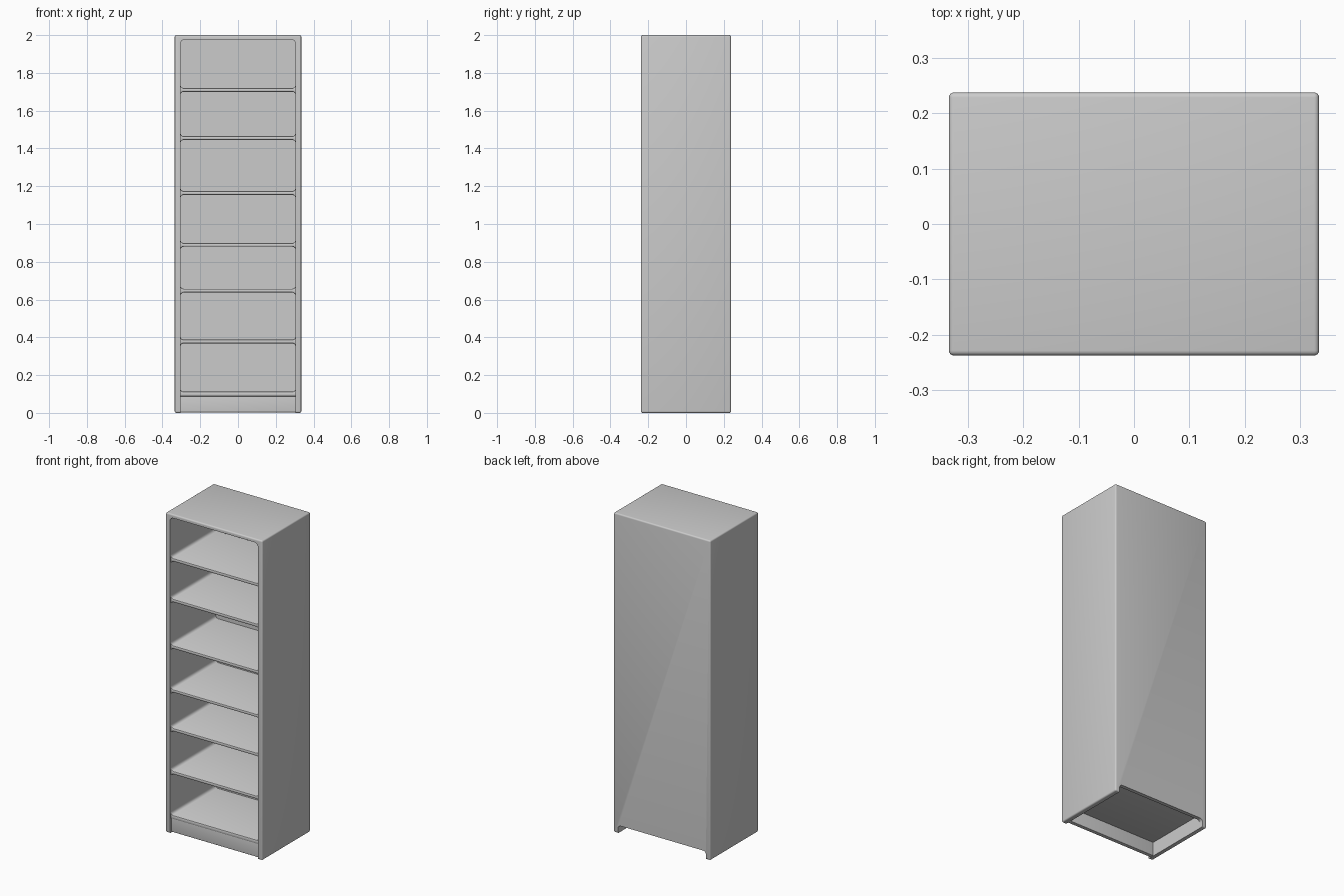
import bpy, bmesh, math
from mathutils import Vector

if "Cube" in bpy.data.objects:
    bpy.data.objects.remove(bpy.data.objects["Cube"])

HW, HD, H = 0.335, 0.238, 2.0      # half width, half depth, height
IN = 0.305                         # half width of the inside
BACK = 0.215                       # inner face of the back wall


def finish(name, bm):
    bmesh.ops.recalc_face_normals(bm, faces=bm.faces)
    me = bpy.data.meshes.new(name)
    bm.to_mesh(me)
    bm.free()
    ob = bpy.data.objects.new(name, me)
    bpy.context.collection.objects.link(ob)
    bpy.context.view_layer.objects.active = ob
    bpy.ops.object.select_all(action='DESELECT')
    ob.select_set(True)
    bpy.ops.object.shade_smooth_by_angle(angle=math.radians(35))
    return ob


def box(name, lo, hi, radius=0.0, axis_y=False):
    """Box between two corners; bevels all edges or only those along y."""
    lo, hi = Vector(lo), Vector(hi)
    bm = bmesh.new()
    bmesh.ops.create_cube(bm, size=1)
    for v in bm.verts:
        v.co = Vector([(lo[i] + hi[i]) / 2 + v.co[i] * (hi[i] - lo[i]) for i in range(3)])
    if radius:
        edges = [e for e in bm.edges if not axis_y
                 or abs(e.verts[0].co.y - e.verts[1].co.y) > 1e-4]
        bmesh.ops.bevel(bm, geom=edges, offset=radius, segments=4,
                        profile=0.5, affect='EDGES')
    return finish(name, bm)


def cut(ob, cutter):
    cutter.hide_render = True
    mod = ob.modifiers.new("cut", 'BOOLEAN')
    mod.operation, mod.solver, mod.object = 'DIFFERENCE', 'EXACT', cutter
    bpy.context.view_layer.objects.active = ob
    bpy.ops.object.modifier_apply(modifier=mod.name)
    bpy.data.objects.remove(cutter)


def shelf(name, z0, z1, y0=-0.228, r=0.018, n=5, flare_below=True):
    """Shelf whose ends flare into the sides with small fillets."""
    arc = [(IN - r + r * math.sin(a), r - r * math.cos(a))
           for a in [math.pi / 2 * i / n for i in range(n + 1)]]
    top = [(x, z1 + d) for x, d in arc]
    low = [(x, z0 - d) for x, d in arc] if flare_below else [(IN, z0)]
    half = low + top[::-1]                       # right end, going up
    pts = half + [(-x, z) for x, z in half[::-1]]
    e = 0.006                                    # softened front edge
    bm = bmesh.new()
    mid = (z0 + z1) / 2
    rings = []
    for y, inset in ((y0, e), (y0 + 0.3 * e, 0.3 * e), (y0 + e, 0), (BACK + 0.01, 0)):
        rings.append([bm.verts.new((x, y, z - math.copysign(inset, z - mid)))
                      for x, z in pts])
    for a, b in zip(rings, rings[1:]):
        for i in range(len(pts)):
            j = (i + 1) % len(pts)
            bm.faces.new((a[i], a[j], b[j], b[i]))
    bm.faces.new(rings[0])
    bm.faces.new(rings[-1])
    return finish(name, bm)


# Outer case with its open front and the notch under the back
case = box("case", (-HW, -HD, 0), (HW, HD, H), 0.009)
cut(case, box("cavity_cutter", (-IN, -1, -0.5), (IN, BACK, 1.978), 0.025, True))
cut(case, box("notch_cutter", (-IN, 0.1, -0.5), (IN, 1, 0.05), 0.02, True))
bpy.context.view_layer.objects.active = case
bpy.ops.object.select_all(action='DESELECT')
case.select_set(True)
bpy.ops.object.shade_smooth_by_angle(angle=math.radians(35))

# Shelves
shelf("bottom_shelf", 0.088, 0.112, flare_below=False)
levels = [(0.368, 0.388), (0.637, 0.657), (0.88, 0.899),
          (1.154, 1.174), (1.445, 1.465), (1.70, 1.72)]
for i, (a, b) in enumerate(levels):
    shelf(f"shelf_{i + 1}", a, b)

# Plinth board under the bottom shelf
box("plinth", (-IN - 0.005, -0.22, 0.002), (IN + 0.005, -0.195, 0.095), 0.004)
